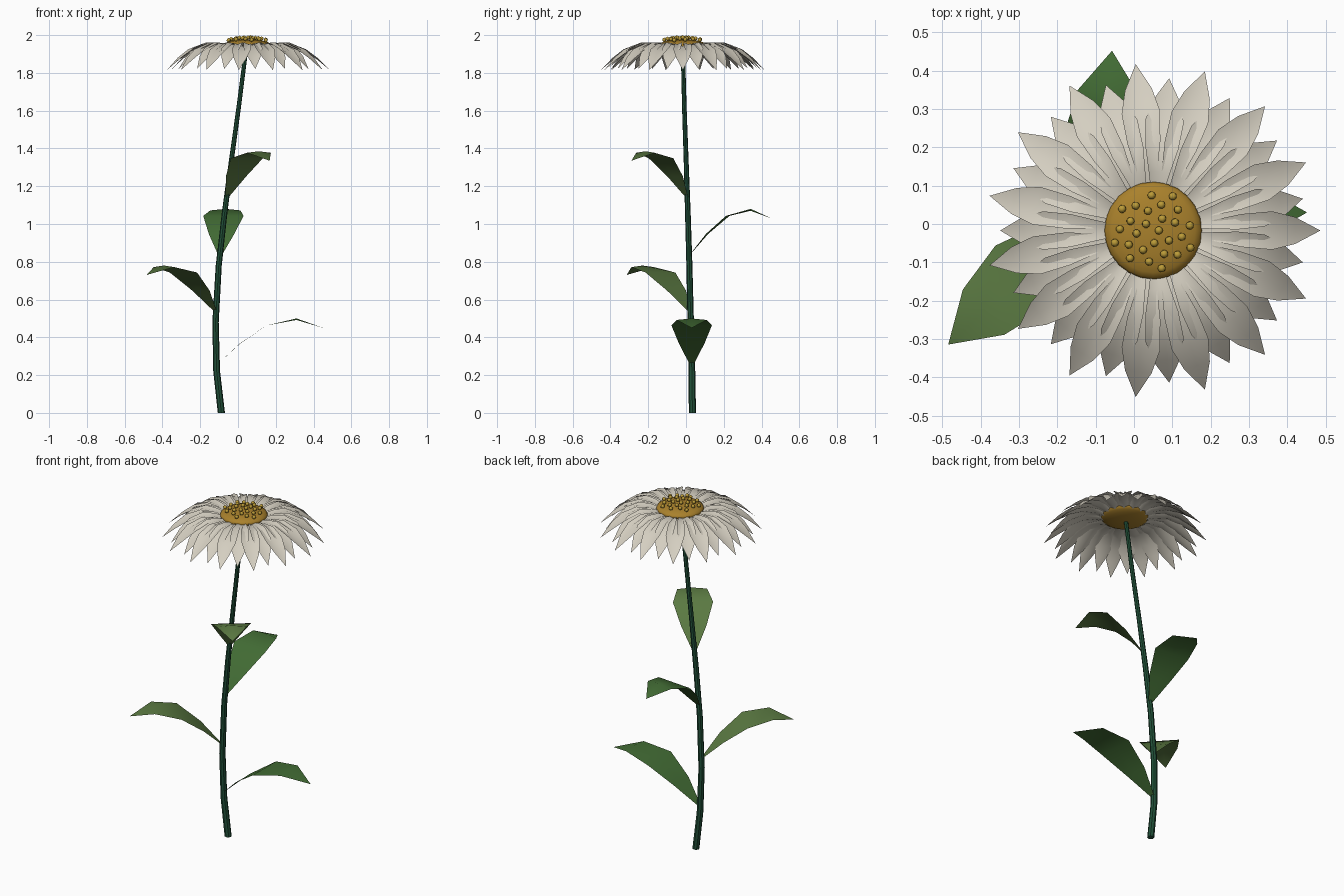
import bpy, bmesh
from math import sin, cos, pi, radians, sqrt
from mathutils import Vector, Matrix

if "Cube" in bpy.data.objects:
    bpy.data.objects.remove(bpy.data.objects["Cube"])


def material(name, rgb):
    m = bpy.data.materials.new(name)
    m.diffuse_color = (*rgb, 1)
    m.use_nodes = True
    m.node_tree.nodes["Principled BSDF"].inputs["Base Color"].default_value = m.diffuse_color
    return m


STEM = material("stem green", (0.015, 0.08, 0.04))
LEAF_A = material("leaf green", (0.055, 0.15, 0.035))
LEAF_B = material("leaf olive", (0.105, 0.195, 0.055))
WHITE = material("petal white", (0.66, 0.62, 0.53))
GOLD = material("centre gold", (0.40, 0.22, 0.025))
BUMP = material("floret gold", (0.5, 0.33, 0.04))


def finish(name, bm, mat, smooth=False):
    me = bpy.data.meshes.new(name)
    bm.to_mesh(me)
    bm.free()
    me.materials.append(mat)
    for p in me.polygons:
        p.use_smooth = smooth
    ob = bpy.data.objects.new(name, me)
    bpy.context.collection.objects.link(ob)
    return ob


def blade(bm, rows, place):
    """Folded blade from rows of (along, half width, mid height, edge lift)."""
    prev = None
    for d, w, z, lift in rows:
        pts = [(d, -w, z + lift), (d, 0, z), (d, w, z + lift)] if w else [(d, 0, z)]
        vs = [bm.verts.new(place @ Vector(p)) for p in pts]
        if prev and len(vs) == 3:
            for i in range(2):
                bm.faces.new((prev[i], vs[i], vs[i + 1], prev[i + 1]))
        elif prev:
            for i in range(2):
                bm.faces.new((prev[i], vs[0], prev[i + 1]))
        prev = vs


# Curved tapering stem: (x, y, z, radius)
PATH = [(-0.088, 0.034, 0, 0.019), (-0.113, 0.031, 0.22, 0.018),
        (-0.119, 0.025, 0.48, 0.017), (-0.102, 0.018, 0.78, 0.016),
        (-0.072, 0.010, 1.05, 0.015), (-0.036, 0.001, 1.33, 0.013),
        (0.004, -0.009, 1.62, 0.012), (0.045, -0.017, 1.94, 0.011)]
bm = bmesh.new()
rings = [[bm.verts.new((x + r * cos(a * pi / 4), y + r * sin(a * pi / 4), z))
          for a in range(8)] for x, y, z, r in PATH]
for lo, hi in zip(rings, rings[1:]):
    for i in range(8):
        j = (i + 1) % 8
        bm.faces.new((lo[i], lo[j], hi[j], hi[i]))
bm.faces.new(rings[0][::-1])
bm.faces.new(rings[-1])
finish("stem", bm, STEM)


def stem_at(z):
    for a, b in zip(PATH, PATH[1:]):
        if a[2] <= z <= b[2]:
            return Vector(a[:3]).lerp(Vector(b[:3]), (z - a[2]) / (b[2] - a[2]))


# Four leaves spiralling up the stem by the golden angle
LEAF = [(0, 0.008, -0.008, 0), (0.22, 0.068, 0.106, 0.002), (0.47, 0.107, 0.203, 0),
        (0.75, 0.08, 0.24, -0.008), (1, 0, 0.19, 0)]
for k, (z, length) in enumerate([(0.26, 0.565), (0.54, 0.5), (0.84, 0.437), (1.145, 0.373)]):
    bm = bmesh.new()
    place = Matrix.Translation(stem_at(z)) @ Matrix.Rotation(radians(-137.5 * k), 4, 'Z')
    blade(bm, [(t * length, w, h, e) for t, w, h, e in LEAF], place)
    finish(f"leaf_{k + 1}", bm, LEAF_B if k % 2 else LEAF_A, True)

# Two rings of fifteen drooping petals
HEAD = Vector((0.05, -0.017, 0))
PETAL = [(0.10, 0.016, 1.928, 0.006), (0.16, 0.028, 1.942, 0.010), (0.23, 0.043, 1.940, 0.016),
         (0.31, 0.050, 1.909, 0.016), (0.37, 0.035, 1.870, 0.010), (0.436, 0, 1.815, 0)]
for name, offset, scale, lift in [("outer_petals", 0, 1, 0), ("inner_petals", 12, 0.915, 0.006)]:
    bm = bmesh.new()
    for k in range(15):
        place = Matrix.Translation(HEAD) @ Matrix.Rotation(radians(24 * k + offset), 4, 'Z')
        rows = [(0.1 + (d - 0.1) * (0.436 * scale - 0.1) / 0.336, w, z + lift, e)
                for d, w, z, e in PETAL]
        blade(bm, rows, place)
    finish(name, bm, WHITE, True)

# Domed flower centre
R, H, ZC = 0.127, 0.033, 1.945
bm = bmesh.new()
bmesh.ops.create_uvsphere(bm, u_segments=24, v_segments=12, radius=1,
                          matrix=Matrix.Translation(HEAD + Vector((0, 0, ZC)))
                          @ Matrix.Diagonal((R, R, H, 1)))
finish("flower_centre", bm, GOLD, True)

# Small florets in a golden spiral over the dome
bm = bmesh.new()
for i in range(27):
    r, a = 0.0208 * sqrt(i + 0.5), radians(137.508 * i)
    z = ZC + H * sqrt(1 - (r / R) ** 2)
    bmesh.ops.create_icosphere(bm, subdivisions=1, radius=0.0118, matrix=Matrix.Translation(
        HEAD + Vector((r * cos(a), r * sin(a), z + 0.010))))
finish("florets", bm, BUMP, True)
